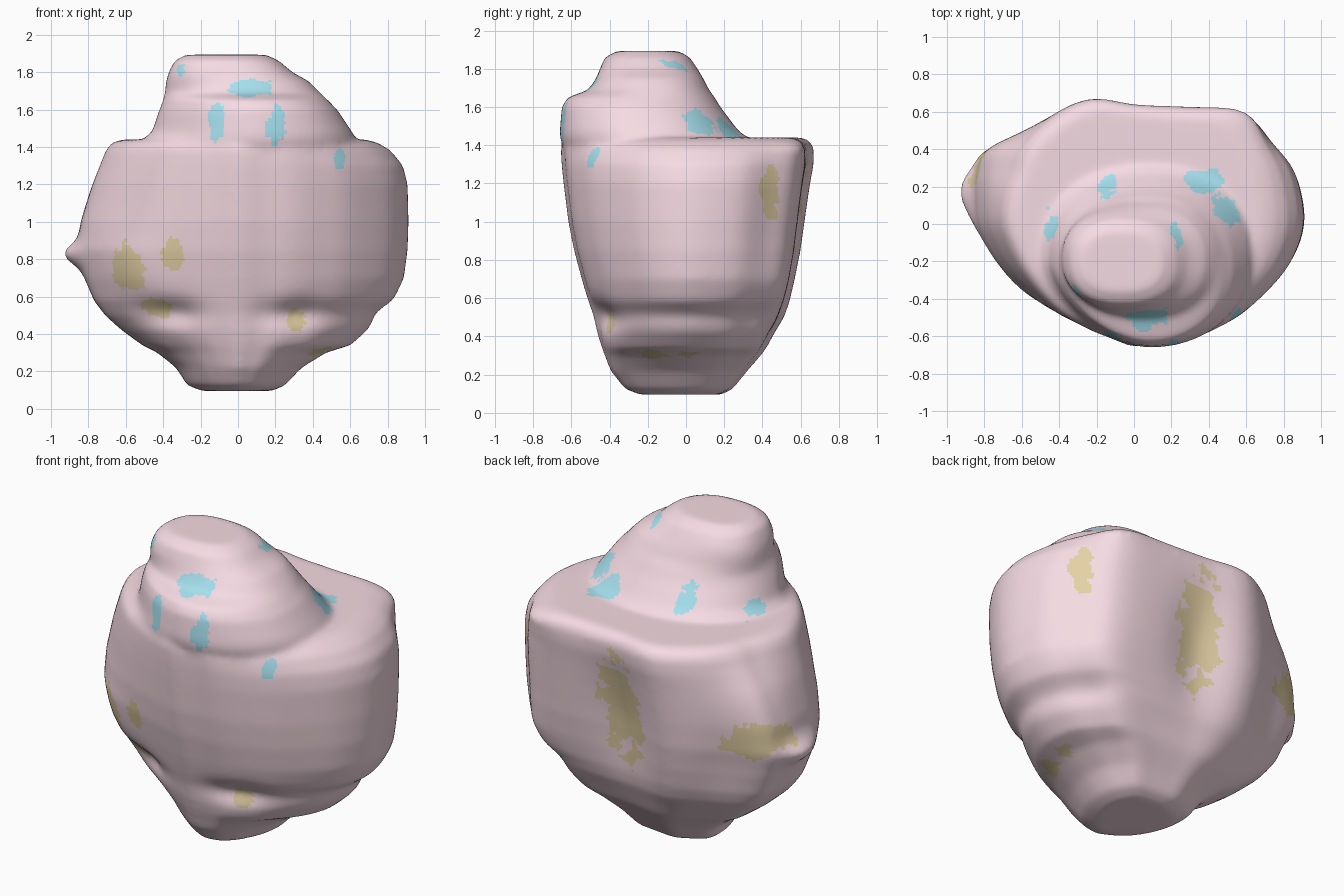
import bpy, bmesh, math
from mathutils import Vector, noise

# plan outline of the main volume at its widest
OUTLINE = [(-.85, .12), (-.845, .3), (-.79, .44), (-.55, .565), (-.28, .67), (0, .655),
           (.3, .63), (.53, .61), (.65, .56), (.74, .45), (.85, .31), (.9, .15), (.91, 0),
           (.87, -.15), (.78, -.3), (.6, -.48), (.45, -.57), (.3, -.63), (.15, -.645),
           (0, -.66), (-.15, -.615), (-.3, -.56), (-.5, -.455), (-.70, -.26), (-.82, -.05)]

# z, left, right, front, back extents
BODY = [(.095, .19, .18, .24, .18), (.125, .27, .25, .32, .24), (.22, .33, .34, .395, .315),
        (.30, .43, .47, .425, .385), (.34, .51, .60, .44, .415), (.42, .62, .69, .465, .46),
        (.50, .71, .75, .485, .51), (.58, .77, .83, .51, .54), (.70, .82, .885, .545, .57),
        (.85, .86, .905, .585, .60), (1.0, .84, .91, .615, .62), (1.2, .785, .905, .64, .645),
        (1.3, .75, .88, .65, .66), (1.38, .72, .815, .655, .66), (1.42, .69, .75, .645, .64),
        (1.44, .63, .68, .62, .60)]
CROWN = [(1.2, .45, .58, .58, .26), (1.38, .54, .64, .64, .34), (1.44, .51, .63, .66, .32),
         (1.48, .46, .61, .66, .27), (1.6, .42, .53, .65, .18), (1.65, .40, .48, .62, .15),
         (1.69, .39, .44, .51, .12), (1.75, .385, .38, .47, .09), (1.8, .37, .29, .45, .06),
         (1.86, .34, .22, .425, .02), (1.893, .28, .15, .36, -.04)]

# dents (positive) and bulges (negative): x, y, z, spread, height, depth
DENTS = [(.02, .6, .88, .15, .28, .07), (-.40, -.38, .51, .13, .05, .07),
         (.32, -.42, .51, .13, .05, .06), (-.33, -.32, .33, .10, .08, .025),
         (.76, -.1, .52, .3, .035, .025), (.6, .3, .52, .14, .05, .035),
         (-.88, .16, .82, .10, .045, -.08), (-.62, .45, .75, .14, .2, .035),
         (-.72, .40, 1.42, .16, .16, .09), (.62, .53, 1.40, .12, .05, -.045),
         (-.58, -.35, .74, .13, .13, -.025), (.62, .38, .68, .14, .12, -.025)]


def levels(table, step):
    """Interpolate the table of extents to evenly close levels."""
    for a, b in zip(table, table[1:]):
        n = max(1, round((b[0] - a[0]) / step))
        for i in range(n):
            yield [p + (q - p) * i / n for p, q in zip(a, b)]
    yield list(table[-1])


def smooth_ring(pts, n):
    """Closed Catmull-Rom curve through the points."""
    out, k = [], len(pts)
    for i in range(k):
        a, b, c, d = (Vector(pts[(i + j) % k]) for j in (-1, 0, 1, 2))
        for s in range(n):
            t = s / n
            out.append(.5 * (2 * b + (c - a) * t + (2 * a - 5 * b + 4 * c - d) * t * t
                             + (3 * b - a - 3 * c + d) * t ** 3))
    return out


def loft(bm, rings):
    rings = [[bm.verts.new(p) for p in r] for r in rings]
    n = len(rings[0])
    for lo, hi in zip(rings, rings[1:]):
        for i in range(n):
            j = (i + 1) % n
            bm.faces.new((lo[i], lo[j], hi[j], hi[i]))
    bm.faces.new(rings[0][::-1])
    bm.faces.new(rings[-1])


def dent(p):
    move = 0
    for x, y, z, s, h, d in DENTS:
        r2 = ((p.x - x) ** 2 + (p.y - y) ** 2) / (2 * s * s) + (p.z - z) ** 2 / (2 * h * h)
        move += d * math.exp(-r2)
    return p - Vector((p.x, p.y, 0)).normalized() * move


# main volume: the outline scaled quadrant by quadrant
bm = bmesh.new()
ring = smooth_ring(OUTLINE, 5)
body = []
for z, l, r, f, b in levels(BODY, .02):
    body.append([dent(Vector((q.x / .85 * l if q.x < 0 else q.x / .91 * r,
                              q.y / .66 * (f if q.y < 0 else b), z))) for q in ring])
loft(bm, body)

# raised crown: rounded sections, chamfered at the front left below the ledge;
# each quarter is a superellipse around a shared middle
crown = []
for z, l, r, f, b in levels(CROWN, .02):
    low = min(1, max(0, (1.78 - z) / .15))
    mx, my = (r - l) / 2 * (1 - low) + .08 * low, (b - f) / 2
    sec = []
    for i in range(100):
        a = -2 * math.pi * i / 100
        c, s = math.cos(a), math.sin(a)
        power = 2.4 - (.75 if c < 0 and s < 0 else .3 if s < 0 else .2) * low
        x = mx + (r - mx if c > 0 else l + mx) * math.copysign(abs(c) ** (2 / power), c)
        y = my + (b + f) / 2 * math.copysign(abs(s) ** (2 / power), s)
        sec.append(Vector((x, y, z)))
    crown.append(sec)
loft(bm, crown)
bmesh.ops.recalc_face_normals(bm, faces=bm.faces)
mesh = bpy.data.meshes.new("volume")
bm.to_mesh(mesh)
bm.free()
obj = bpy.data.objects.new("volume", mesh)
bpy.context.collection.objects.link(obj)

# fuse both lofts into one soft skin
m = obj.modifiers.new("fuse", 'REMESH')
m.mode, m.voxel_size = 'VOXEL', .017
m = obj.modifiers.new("soften", 'SMOOTH')
m.factor, m.iterations = .5, 10
bpy.context.view_layer.objects.active = obj
obj.select_set(True)
for m in list(obj.modifiers):
    bpy.ops.object.modifier_apply(modifier=m.name)

for name, col in (("pink", (.92, .71, .77, 1)), ("blue", (.38, .75, .86, 1)),
                  ("yellow", (.78, .64, .38, 1))):
    mat = bpy.data.materials.new(name)
    mat.diffuse_color = col
    obj.data.materials.append(mat)

# ragged colour patches: x, y, z, half sizes
BLUE = [(.08, -.5, 1.71, .14, .12, .05), (.2, -.6, 1.5, .06, .12, .12),
        (-.12, -.58, 1.53, .04, .15, .11), (.54, -.45, 1.33, .04, .12, .06),
        (-.45, .04, 1.5, .05, .12, .06), (-.14, .2, 1.54, .05, .1, .09),
        (.5, .1, 1.52, .09, .15, .08), (.38, .23, 1.48, .1, .08, .08),
        (.22, -.1, 1.79, .04, .1, .05), (-.32, -.4, 1.82, .04, .07, .05)]
YELLOW = [(-.6, -.36, .74, .11, .2, .13), (-.45, -.33, .54, .10, .15, .06),
          (-.35, -.48, .83, .06, .12, .08), (.31, -.38, .48, .06, .12, .06),
          (.02, .53, 1.0, .15, .14, .36), (-.74, .38, .93, .16, .2, .1),
          (.47, -.2, .3, .1, .14, .03), (.72, .44, 1.15, .1, .06, .14),
          (.55, 0, .29, .1, .12, .03)]
for p in obj.data.polygons:
    c = p.center
    ragged = 1 + noise.noise(c * 11) + .6 * noise.noise(c * 30)
    for k, patches in ((1, BLUE), (2, YELLOW)):
        for x, y, z, a, b, h in patches:
            if ((c.x - x) / a) ** 2 + ((c.y - y) / b) ** 2 + ((c.z - z) / h) ** 2 < ragged:
                p.material_index = k
    p.use_smooth = True
